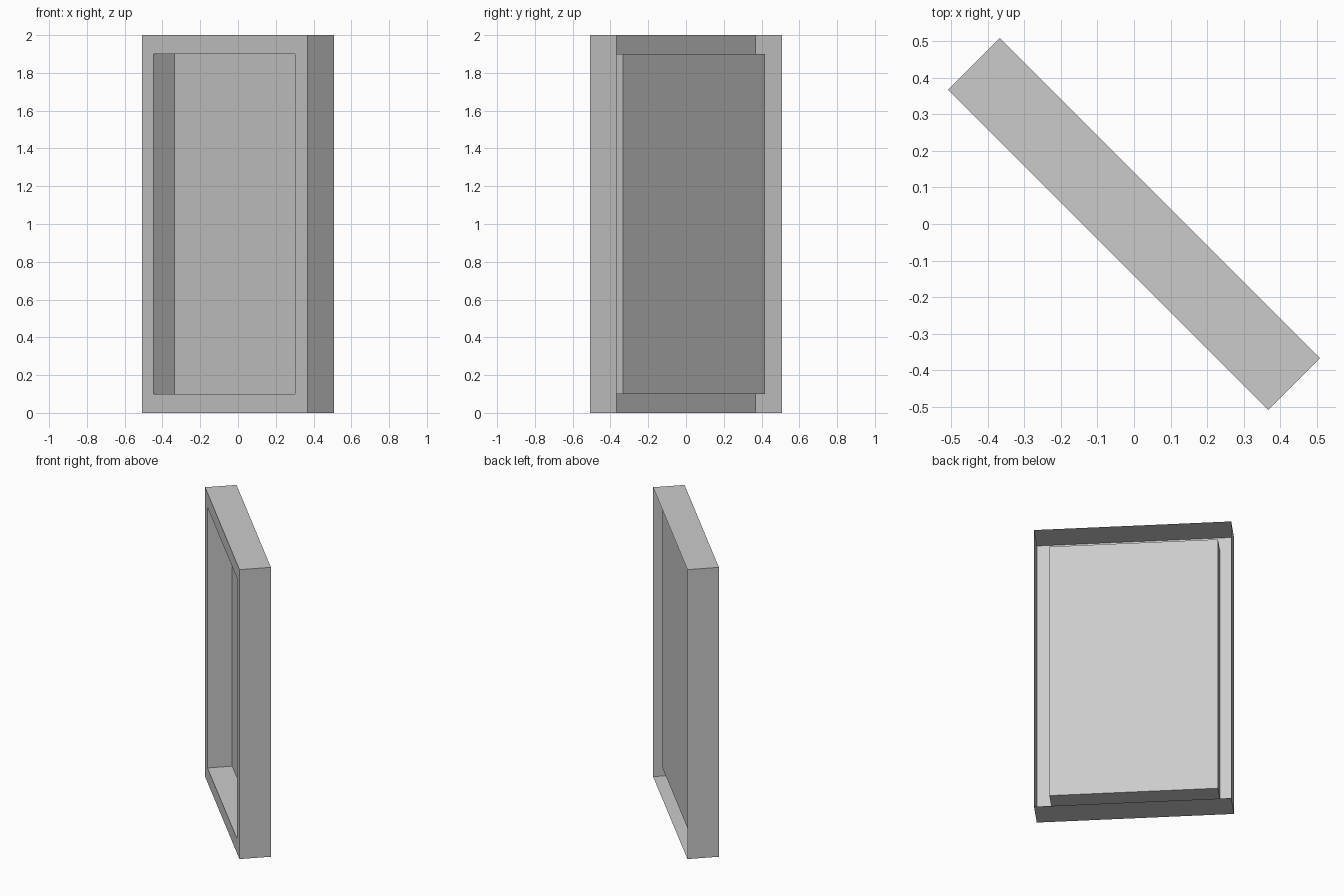
import bpy, bmesh, math

if "Cube" in bpy.data.objects:
    bpy.data.objects.remove(bpy.data.objects["Cube"])

HEIGHT = 2.0
HALF_W = 0.62      # half width of the frame
HALF_D = 0.10      # half depth of the frame
RIM = 0.10         # top and bottom rim height
PANEL_Y = 0.057    # depth of the recessed panel
LEFT, RIGHT = -0.533, 0.527  # sides of the opening


def ring(bm, x0, x1, z0, z1, y):
    """Rectangle of four vertices in a plane of constant y."""
    return [bm.verts.new(p) for p in
            ((x0, y, z0), (x1, y, z0), (x1, y, z1), (x0, y, z1))]


def bridge(bm, a, b):
    """Four quads joining two rectangles."""
    for i in range(4):
        j = (i + 1) % 4
        bm.faces.new((a[i], a[j], b[j], b[i]))


bm = bmesh.new()

# Open-backed thin shell: outer walls, front rim, recess walls, panel
rings = [
    ring(bm, -HALF_W, HALF_W, 0, HEIGHT, HALF_D),
    ring(bm, -HALF_W, HALF_W, 0, HEIGHT, -HALF_D),
    ring(bm, LEFT, RIGHT, RIM, HEIGHT - RIM, -HALF_D),
    ring(bm, LEFT, RIGHT, RIM, HEIGHT - RIM, PANEL_Y),
]
for a, b in zip(rings, rings[1:]):
    bridge(bm, a, b)
bm.faces.new(rings[-1])

# Point the front rim and panel outwards
bmesh.ops.recalc_face_normals(bm, faces=bm.faces)
bm.normal_update()
bm.faces.ensure_lookup_table()
if bm.faces[-1].normal.y > 0:
    bmesh.ops.reverse_faces(bm, faces=bm.faces)

mesh = bpy.data.meshes.new("recessed_frame")
bm.to_mesh(mesh)
bm.free()

# Frame stands diagonally across the grid
frame = bpy.data.objects.new("recessed_frame", mesh)
frame.rotation_euler.z = math.radians(-45)
bpy.context.collection.objects.link(frame)
